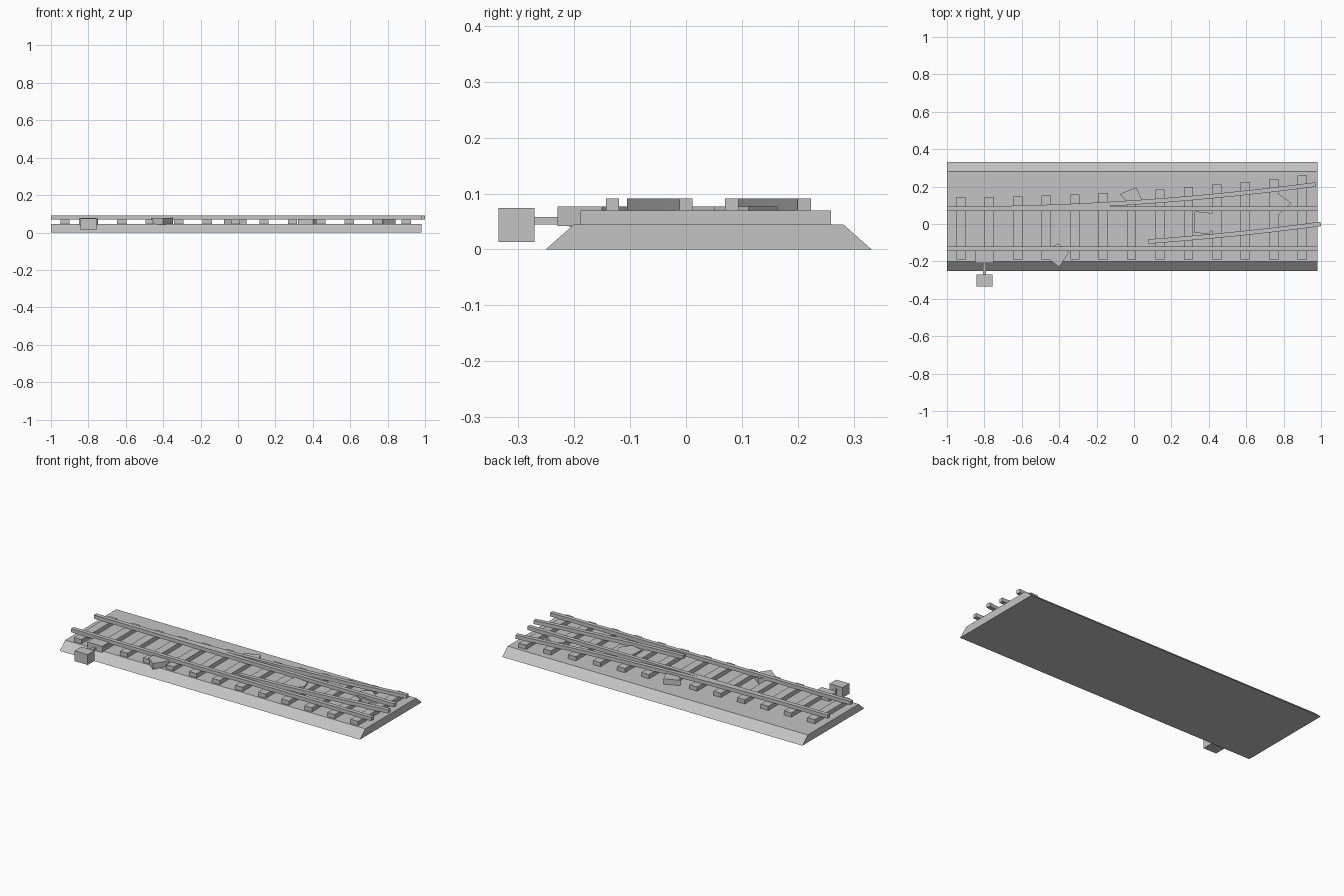
import bpy, bmesh, math
from mathutils import Vector

if "Cube" in bpy.data.objects:
    bpy.data.objects.remove(bpy.data.objects["Cube"])

grey = bpy.data.materials.new("plain_grey")
grey.diffuse_color = (0.55, 0.55, 0.55, 1)
grey.use_nodes = True
grey.node_tree.nodes["Principled BSDF"].inputs["Base Color"].default_value = grey.diffuse_color


def finish(name, bm):
    bmesh.ops.recalc_face_normals(bm, faces=bm.faces)
    me = bpy.data.meshes.new(name)
    bm.to_mesh(me)
    bm.free()
    me.materials.append(grey)
    ob = bpy.data.objects.new(name, me)
    bpy.context.collection.objects.link(ob)
    return ob


def loft(name, rings):
    """Closed solid skinned through a list of equal-sized rings."""
    bm = bmesh.new()
    vs = [[bm.verts.new(p) for p in r] for r in rings]
    n = len(vs[0])
    for a, b in zip(vs, vs[1:]):
        for i in range(n):
            j = (i + 1) % n
            bm.faces.new((a[i], a[j], b[j], b[i]))
    bm.faces.new(vs[0])
    bm.faces.new(vs[-1][::-1])
    return finish(name, bm)


def prism(name, outline, z0, z1):
    return loft(name, [[(x, y, z) for x, y in outline] for z in (z0, z1)])


def box(name, x0, x1, y0, y1, z0, z1):
    return prism(name, [(x0, y0), (x1, y0), (x1, y1), (x0, y1)], z0, z1)


BED, TIE, RAIL = 0.045, 0.07, 0.0915     # top heights of the layers
MID, GAUGE, HALF = -0.025, 0.1065, 0.012   # track centre, half gauge, half rail width
BEND = 0.0332                            # curvature of the diverging track


def offset(x):
    return BEND * (x + 1) ** 2


# Ballast bed: trapezoid section along x
section = [(-0.251, 0), (0.332, 0), (0.281, BED), (-0.2, BED)]
loft("ballast_bed", [[(x, y, z) for y, z in section] for x in (-1, 0.98)])

# Sleepers grow longer as the tracks spread apart
for i in range(13):
    x = -0.925 + 0.152 * i
    box(f"sleeper_{i + 1}", x - 0.025, x + 0.025, -0.189, 0.143 + offset(x) * 0.97, BED - 0.005, TIE)

# Straight rails
for name, side in (("front_straight_rail", -1), ("back_straight_rail", 1)):
    y = MID + side * GAUGE
    box(name, -1, 0.98, y - HALF, y + HALF, TIE, RAIL)


# Diverging rails: parallel to a curved centre line
def curved_rail(name, side, start, end=0.9845, steps=18):
    rings = []
    for k in range(steps + 1):
        x = start + (end - start) * k / steps
        normal = Vector((-2 * BEND * (x + 1), 1)).normalized()
        ring = []
        for w, z in ((-HALF, TIE), (HALF, TIE), (HALF, RAIL), (-HALF, RAIL)):
            p = Vector((x, MID + offset(x))) + normal * (side * GAUGE + w)
            ring.append((p.x, p.y, z))
        rings.append(ring)
    loft(name, rings)


curved_rail("outer_diverging_rail", 1, -1)
curved_rail("inner_diverging_rail", -1, 0.07)

# Switch machine: base plate, rod and weight box
box("switch_plate", -0.85, -0.75, -0.208, -0.135, BED - 0.005, 0.077)
box("switch_rod", -0.808, -0.792, -0.275, -0.2, BED, 0.058)
box("switch_box", -0.843, -0.757, -0.335, -0.271, 0.013, 0.0745)

# Loose flat stones
stones = [
    [(-0.465, -0.18), (-0.4, -0.23), (-0.347, -0.15), (-0.405, -0.104), (-0.46, -0.135)],
    [(-0.075, 0.16), (0.012, 0.196), (0.045, 0.125), (-0.03, 0.108)],
    [(0.325, 0.068), (0.42, 0.058), (0.44, 0.0), (0.40, -0.055), (0.32, -0.045)],
    [(0.72, 0.13), (0.77, 0.164), (0.842, 0.112), (0.775, 0.05), (0.725, 0.07)],
]
for i, outline in enumerate(stones):
    prism(f"stone_{i + 1}", outline, 0.042, 0.077)
